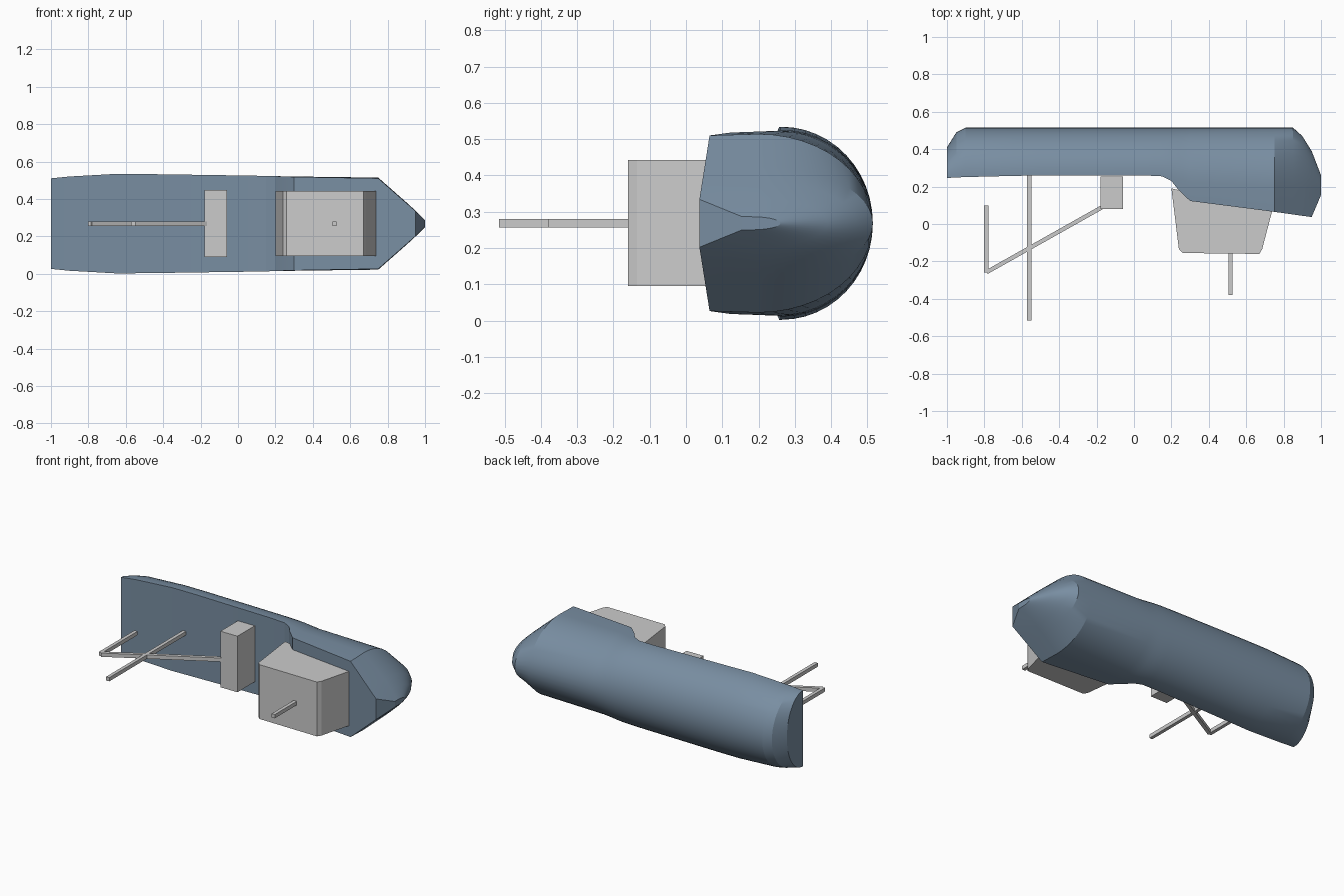
import bpy, bmesh
from math import sin, cos, pi, hypot

if "Cube" in bpy.data.objects:
    bpy.data.objects.remove(bpy.data.objects["Cube"])

CZ = 0.268  # centreline height: the ship lies on its side, deck towards -y


def make_object(name, bm):
    bmesh.ops.recalc_face_normals(bm, faces=bm.faces)
    me = bpy.data.meshes.new(name)
    bm.to_mesh(me)
    bm.free()
    ob = bpy.data.objects.new(name, me)
    bpy.context.collection.objects.link(ob)
    return ob


def prism(name, outline, z0, z1):
    """Extrude an xy outline from z0 to z1."""
    bm = bmesh.new()
    f = bm.faces.new([bm.verts.new((x, y, z0)) for x, y in outline])
    ext = bmesh.ops.extrude_face_region(bm, geom=[f])["geom"]
    bmesh.ops.translate(bm, vec=(0, 0, z1 - z0),
                        verts=[v for v in ext if isinstance(v, bmesh.types.BMVert)])
    return make_object(name, bm)


def bar(name, a, b, w=0.011):
    """Square bar on the centreline between two xy points."""
    dx, dy = b[0] - a[0], b[1] - a[1]
    n = hypot(dx, dy)
    px, py = -dy / n * w, dx / n * w
    return prism(name, [(a[0] + px, a[1] + py), (b[0] + px, b[1] + py),
                        (b[0] - px, b[1] - py), (a[0] - px, a[1] - py)],
                 CZ - 0.012, CZ + 0.012)


# Hull stations: x, deck y, keel y, deck half width, bilge half width, bilge y
stations = [
    (-1.00, 0.246, 0.41, 0.242, 0.242, 0.25),
    (-0.95, 0.249, 0.49, 0.247, 0.247, 0.255),
    (-0.90, 0.251, 0.515, 0.252, 0.252, 0.26),
    (-0.65, 0.257, 0.515, 0.266, 0.266, 0.263),
    (-0.50, 0.260, 0.515, 0.265, 0.265, 0.266),
    (0.05, 0.260, 0.515, 0.257, 0.257, 0.266),
    (0.15, 0.255, 0.515, 0.255, 0.255, 0.263),
    (0.20, 0.230, 0.515, 0.254, 0.254, 0.255),
    (0.24, 0.180, 0.515, 0.252, 0.253, 0.24),
    (0.30, 0.123, 0.515, 0.250, 0.252, 0.22),
    (0.75, 0.065, 0.515, 0.242, 0.246, 0.20),
    (0.85, 0.051, 0.515, 0.154, 0.158, 0.20),
    (0.90, 0.044, 0.470, 0.110, 0.114, 0.20),
    (0.95, 0.037, 0.390, 0.066, 0.068, 0.19),
    (1.00, 0.155, 0.260, 0.018, 0.018, 0.18),
]
ARC = 24
bm = bmesh.new()
rings = []
for x, yd, yk, hd, hb, yb in stations:
    pts = [(yd, hd)]
    pts += [(yb + (yk - yb) * sin(pi * i / ARC), hb * cos(pi * i / ARC))
            for i in range(ARC + 1)]
    pts.append((yd, -hd))
    rings.append([bm.verts.new((x, y, CZ + z)) for y, z in pts])
for r, s in zip(rings, rings[1:]):
    for i in range(len(r)):
        j = (i + 1) % len(r)
        bm.faces.new((r[i], r[j], s[j], s[i]))
bm.faces.new(rings[0])
bm.faces.new(rings[-1])
hull = make_object("hull", bm)
mat = bpy.data.materials.new("hull_paint")
mat.diffuse_color = (0.19, 0.27, 0.36, 1)
mat.use_nodes = True
mat.node_tree.nodes["Principled BSDF"].inputs["Base Color"].default_value = mat.diffuse_color
hull.data.materials.append(mat)
bpy.context.view_layer.objects.active = hull
hull.select_set(True)
bpy.ops.object.shade_smooth_by_angle(angle=0.3)

# Bridge house on the foredeck, and the small deck house
prism("bridge_house", [(0.20, 0.19), (0.24, -0.135), (0.26, -0.155),
                       (0.67, -0.16), (0.685, -0.135), (0.74, 0.075)], 0.095, 0.442)
prism("deck_house", [(-0.18, 0.08), (-0.06, 0.08), (-0.06, 0.255), (-0.18, 0.255)],
      0.09, 0.448)

# Mast, antenna and crane boom with hanging end
bar("mast", (-0.56, -0.515), (-0.56, 0.262))
bar("antenna", (0.515, -0.38), (0.515, -0.15))
bar("crane_boom", (-0.17, 0.09), (-0.787, -0.257))
bar("crane_hook_arm", (-0.79, -0.26), (-0.79, 0.10))
